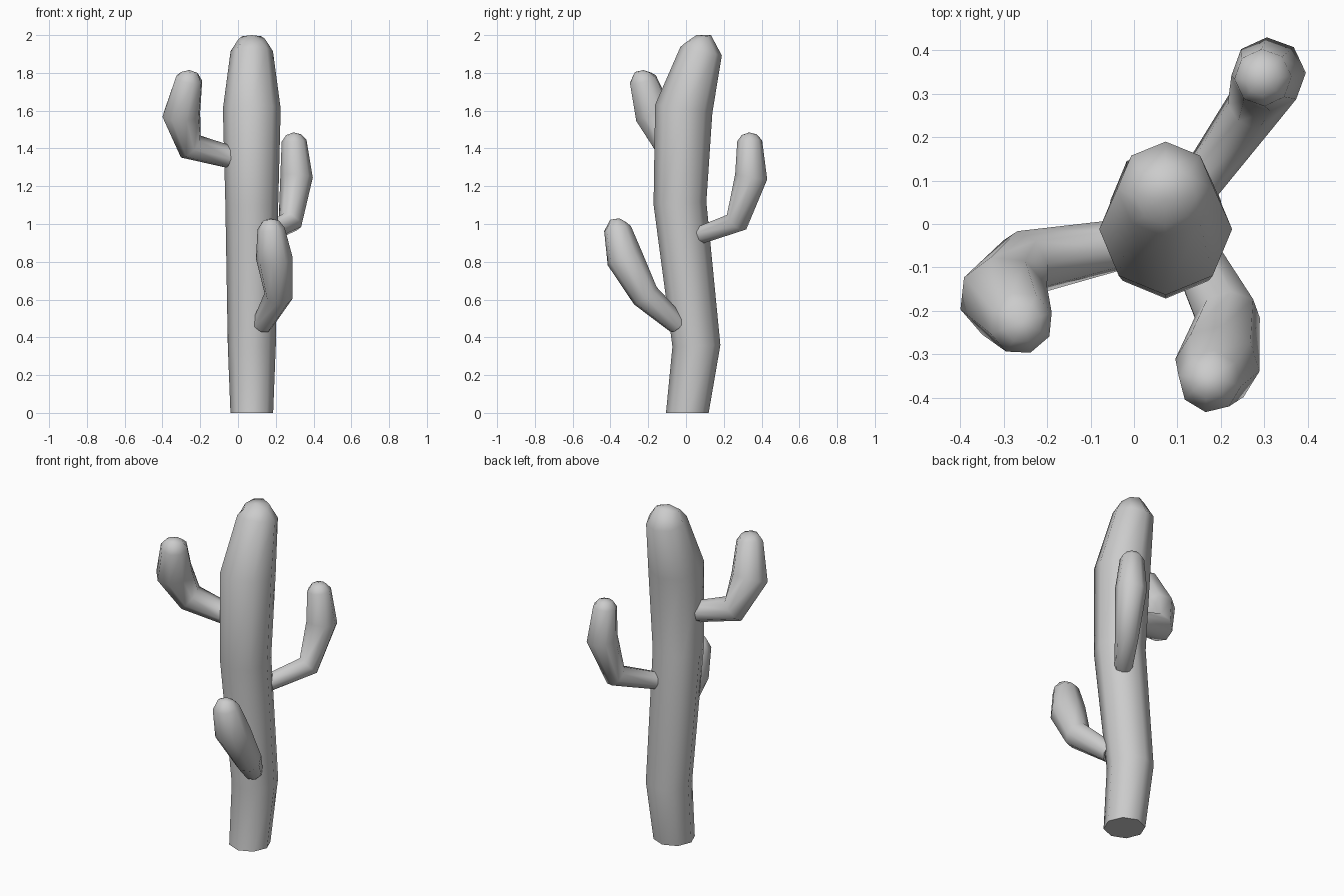
import bpy, bmesh, math
from mathutils import Vector

if "Cube" in bpy.data.objects:
    bpy.data.objects.remove(bpy.data.objects["Cube"])

SIDES = 8
UP = Vector((0, 0, 1))


def limb(name, path, flat_base=False):
    """Sweep an octagon along (x, y, z, radius) points; the last point is the pole."""
    pts = [Vector(p[:3]) for p in path]
    bm = bmesh.new()
    rings = []
    axis_x, prev = Vector((1, 0, 0)), UP
    for i in range(len(path) - 1):
        if i == 0 and flat_base:
            t = UP.copy()
        else:
            t = (pts[i + 1] - pts[max(i - 1, 0)]).normalized()
        axis_x = prev.rotation_difference(t) @ axis_x
        axis_y = t.cross(axis_x)
        prev = t
        ring = []
        for k in range(SIDES):
            a = 2 * math.pi * k / SIDES
            ring.append(bm.verts.new(
                pts[i] + path[i][3] * (math.cos(a) * axis_x + math.sin(a) * axis_y)))
        rings.append(ring)
    for lo, hi in zip(rings, rings[1:]):
        for k in range(SIDES):
            n = (k + 1) % SIDES
            bm.faces.new((lo[k], lo[n], hi[n], hi[k]))
    pole = bm.verts.new(pts[-1])
    for k in range(SIDES):
        bm.faces.new((rings[-1][k], rings[-1][(k + 1) % SIDES], pole))
    bm.faces.new(rings[0][::-1])
    bmesh.ops.recalc_face_normals(bm, faces=bm.faces)
    mesh = bpy.data.meshes.new(name)
    bm.to_mesh(mesh)
    bm.free()
    ob = bpy.data.objects.new(name, mesh)
    bpy.context.collection.objects.link(ob)
    bpy.ops.object.select_all(action='DESELECT')
    ob.select_set(True)
    bpy.context.view_layer.objects.active = ob
    bpy.ops.object.shade_smooth_by_angle(angle=math.radians(60))
    return ob


# Trunk, bending gently front to back
limb("trunk", [
    (0.073, 0.007, 0.0, 0.113),
    (0.073, 0.055, 0.355, 0.127),
    (0.073, -0.032, 1.11, 0.140),
    (0.073, -0.012, 1.61, 0.153),
    (0.073, 0.080, 1.915, 0.112),
    (0.073, 0.065, 1.98, 0.070),
    (0.073, 0.055, 2.0, 0.0)], flat_base=True)

# Upper left arm
limb("left_arm", [
    (-0.045, -0.05, 1.355, 0.060),
    (-0.25, -0.09, 1.41, 0.078),
    (-0.30, -0.17, 1.58, 0.104),
    (-0.26, -0.228, 1.765, 0.075),
    (-0.257, -0.228, 1.802, 0.046),
    (-0.257, -0.226, 1.815, 0.0)])

# Middle back arm
limb("back_arm", [
    (0.145, 0.085, 0.945, 0.050),
    (0.275, 0.268, 1.01, 0.065),
    (0.31, 0.345, 1.25, 0.086),
    (0.297, 0.337, 1.44, 0.066),
    (0.295, 0.335, 1.473, 0.040),
    (0.295, 0.335, 1.485, 0.0)])

# Lower front arm
limb("front_arm", [
    (0.128, -0.045, 0.468, 0.055),
    (0.215, -0.215, 0.62, 0.076),
    (0.192, -0.325, 0.82, 0.098),
    (0.175, -0.362, 0.975, 0.073),
    (0.173, -0.357, 1.015, 0.045),
    (0.173, -0.352, 1.03, 0.0)])
